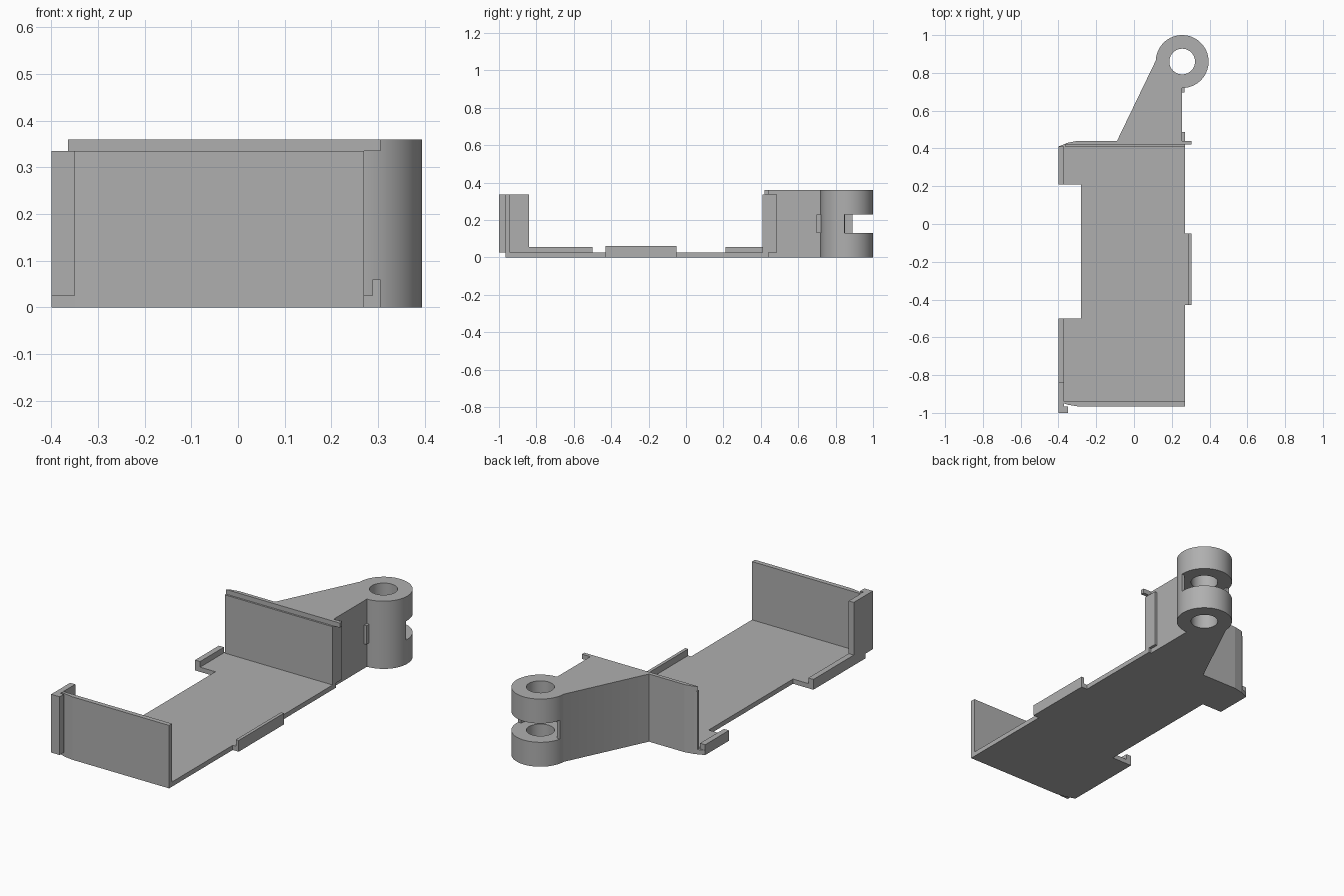
import bpy, bmesh
from math import cos, sin, radians

cube = bpy.data.objects.get("Cube")
if cube:
    bpy.data.objects.remove(cube, do_unlink=True)

grey = bpy.data.materials.new("plain grey")
grey.use_nodes = True
grey.diffuse_color = (0.43, 0.43, 0.43, 1)
grey.node_tree.nodes["Principled BSDF"].inputs["Base Color"].default_value = (0.43, 0.43, 0.43, 1)


def prism(name, outline, z0, z1):
    """Extrude a plan outline between two heights."""
    bm = bmesh.new()
    face = bm.faces.new([bm.verts.new((x, y, z0)) for x, y in outline])
    top = bmesh.ops.extrude_face_region(bm, geom=[face])["geom"]
    bmesh.ops.translate(bm, vec=(0, 0, z1 - z0),
                        verts=[v for v in top if isinstance(v, bmesh.types.BMVert)])
    bmesh.ops.recalc_face_normals(bm, faces=bm.faces)
    mesh = bpy.data.meshes.new(name)
    bm.to_mesh(mesh)
    bm.free()
    mesh.materials.append(grey)
    obj = bpy.data.objects.new(name, mesh)
    bpy.context.collection.objects.link(obj)
    return obj


def box(name, x0, x1, y0, y1, z0, z1):
    return prism(name, [(x0, y0), (x1, y0), (x1, y1), (x0, y1)], z0, z1)


def arc(centre, radius, start, end, steps):
    angles = [radians(start + (end - start) * i / steps) for i in range(steps + 1)]
    return [(centre[0] + radius * cos(a), centre[1] + radius * sin(a)) for a in angles]


def activate(obj):
    bpy.ops.object.select_all(action="DESELECT")
    obj.select_set(True)
    bpy.context.view_layer.objects.active = obj


def cut(obj, cutter):
    mod = obj.modifiers.new("cut", "BOOLEAN")
    mod.operation = "DIFFERENCE"
    mod.solver = "EXACT"
    mod.object = cutter
    activate(obj)
    bpy.ops.object.modifier_apply(modifier=mod.name)
    bpy.data.objects.remove(cutter, do_unlink=True)


FLOOR, WALL, TOP = 0.025, 0.335, 0.36
LEFT, INNER, RIGHT, CLIP = -0.4, -0.37, 0.27, 0.305

# Floor plate with the side notch and softened corners
prism("floor_plate", [
    (-0.3, -0.965), (RIGHT, -0.965), (RIGHT, 0.44), (-0.3, 0.44), (-0.35, 0.43), (LEFT, 0.41),
    (LEFT, 0.21), (-0.28, 0.21), (-0.28, -0.5), (LEFT, -0.5), (LEFT, -0.94), (-0.35, -0.957)], 0, FLOOR)

# End walls
prism("front_wall", [(-0.3, -0.965), (RIGHT, -0.965), (RIGHT, -0.94), (INNER, -0.94),
                     (INNER, -0.95), (-0.35, -0.957)], FLOOR, WALL)
prism("back_wall", [(-0.365, 0.41), (RIGHT, 0.41), (RIGHT, 0.44), (-0.3, 0.44),
                    (-0.35, 0.43), (-0.365, 0.424)], FLOOR, WALL)
prism("back_wall_lip", [(-0.365, 0.42), (CLIP, 0.42), (CLIP, 0.44), (-0.3, 0.44),
                        (-0.35, 0.43)], WALL, TOP)
box("back_wall_return", 0.255, RIGHT, 0.44, 0.487, FLOOR, WALL)

# Corner post wrapping the front wall
prism("corner_post", [(LEFT, -1), (-0.35, -1), (-0.35, -0.965), (INNER, -0.965),
                      (INNER, -0.84), (LEFT, -0.84)], FLOOR, WALL)

# Low rails and side clip
for name, y0, y1 in (("front_rail", -0.84, -0.5), ("back_rail", 0.21, 0.41)):
    box(name, LEFT, INNER, y0, y1, FLOOR, 0.055)
box("clip_foot", RIGHT, 0.288, -0.43, -0.05, 0, FLOOR)
box("side_clip", 0.288, CLIP, -0.43, -0.05, 0, 0.06)

# Hinge arm: tapered bracket ending in a round knuckle
hub = (0.255, 0.86)
arm = prism("hinge_arm", [(0.255, 0.44), (-0.09, 0.44)] + arc(hub, 0.14, 178, -90, 56), 0, TOP)
cut(arm, prism("pin_hole", arc(hub, 0.068, 0, 352.5, 47), -0.1, 0.5))

# Slot through the knuckle, leaving a thin curved guard at the arm side
slot = arc(hub, 0.122, 166, 355, 36) + [(0.45, 0.843), (0.45, 1.1), (0.05, 1.1), (0.05, 0.897)]
cut(arm, prism("knuckle_slot", slot, 0.13, 0.23))
box("guard_stop", 0.24, 0.268, 0.697, 0.735, 0.13, 0.23)

activate(arm)
bpy.ops.object.shade_smooth_by_angle(angle=radians(30))
